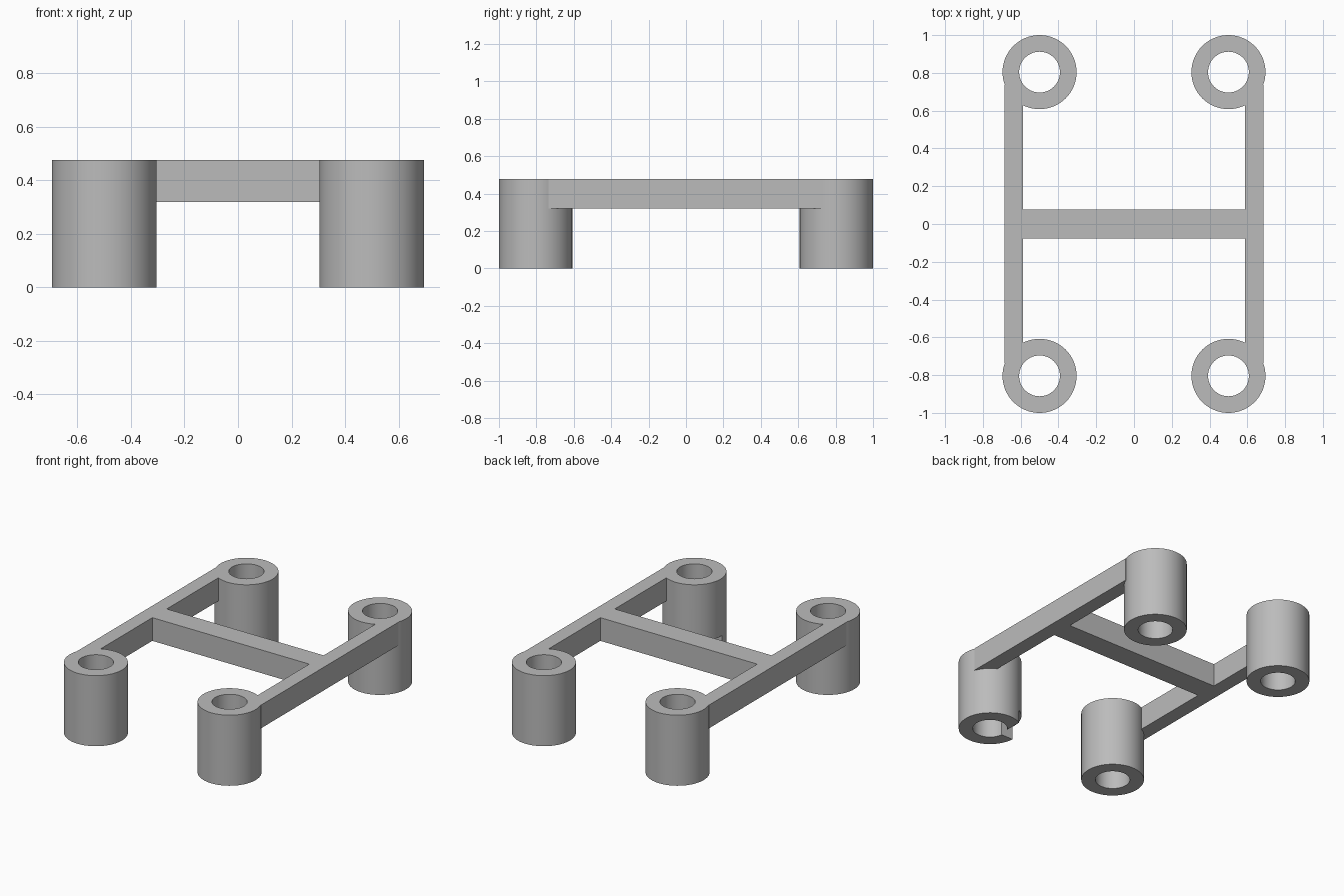
import bpy, bmesh, math
from mathutils import Matrix, Vector

cube = bpy.data.objects.get("Cube")
if cube:
    bpy.data.objects.remove(cube, do_unlink=True)

# Overall sizes
TOP, BEAM_Z = 0.477, 0.32
TUBE_X, TUBE_Y = 0.5, 0.804
OUTER, BORE = 0.196, 0.108
RAIL_IN, RAIL_OUT, RAIL_END = 0.587, 0.686, 0.735

grey = bpy.data.materials.new("plain_grey")
grey.use_nodes = True
colour = (0.5, 0.5, 0.5, 1)
grey.diffuse_color = colour
grey.node_tree.nodes["Principled BSDF"].inputs["Base Color"].default_value = colour


def add_object(name, bm):
    mesh = bpy.data.meshes.new(name)
    bmesh.ops.recalc_face_normals(bm, faces=bm.faces)
    bm.to_mesh(mesh)
    bm.free()
    mesh.materials.append(grey)
    obj = bpy.data.objects.new(name, mesh)
    bpy.context.collection.objects.link(obj)
    return obj


def box(name, low, high):
    low, high = Vector(low), Vector(high)
    bm = bmesh.new()
    size = Matrix.Diagonal((*(high - low), 1))
    bmesh.ops.create_cube(bm, size=1, matrix=Matrix.Translation((low + high) / 2) @ size)
    return add_object(name, bm)


def tube(name, x, y):
    # Rectangular wall section spun around the tube axis
    bm = bmesh.new()
    section = [(BORE, 0), (OUTER, 0), (OUTER, TOP), (BORE, TOP)]
    verts = [bm.verts.new((x + r, y, z)) for r, z in section]
    edges = [bm.edges.new((verts[i], verts[(i + 1) % 4])) for i in range(4)]
    bmesh.ops.spin(bm, geom=verts + edges, cent=(x, y, 0), axis=(0, 0, 1),
                   angle=math.tau, steps=64)
    bmesh.ops.remove_doubles(bm, verts=bm.verts, dist=0.0005)
    return add_object(name, bm)


def select_only(obj):
    bpy.ops.object.select_all(action='DESELECT')
    obj.select_set(True)
    bpy.context.view_layer.objects.active = obj


# Four corner tubes
tubes = {}
for side, sx in (("left", 1), ("right", -1)):
    for end, sy in (("front", -1), ("back", 1)):
        name = f"{end}_{side}_tube"
        tubes[name] = tube(name, sx * TUBE_X, sy * TUBE_Y)

# Small notch in the foot of one tube, on its inner corner
notched = tubes["front_left_tube"]
cutter = box("notch_cutter", (0.25, -0.818, -0.1), (0.407, -0.55, 0.09))
cutter.hide_render = True
cut = notched.modifiers.new("notch", 'BOOLEAN')
cut.operation = 'DIFFERENCE'
cut.solver = 'EXACT'
cut.object = cutter
select_only(notched)
bpy.ops.object.modifier_apply(modifier=cut.name)
bpy.data.objects.remove(cutter, do_unlink=True)

for obj in tubes.values():
    select_only(obj)
    bpy.ops.object.shade_smooth_by_angle(angle=math.radians(30))

# Side rails joining front and back tubes
for side, sx in (("left", 1), ("right", -1)):
    x0, x1 = sorted((sx * RAIL_IN, sx * RAIL_OUT))
    box(f"{side}_rail", (x0, -RAIL_END, BEAM_Z), (x1, RAIL_END, TOP))

# Cross beam between the rails
box("cross_beam", (-RAIL_IN, -0.077, BEAM_Z), (RAIL_IN, 0.077, TOP))
